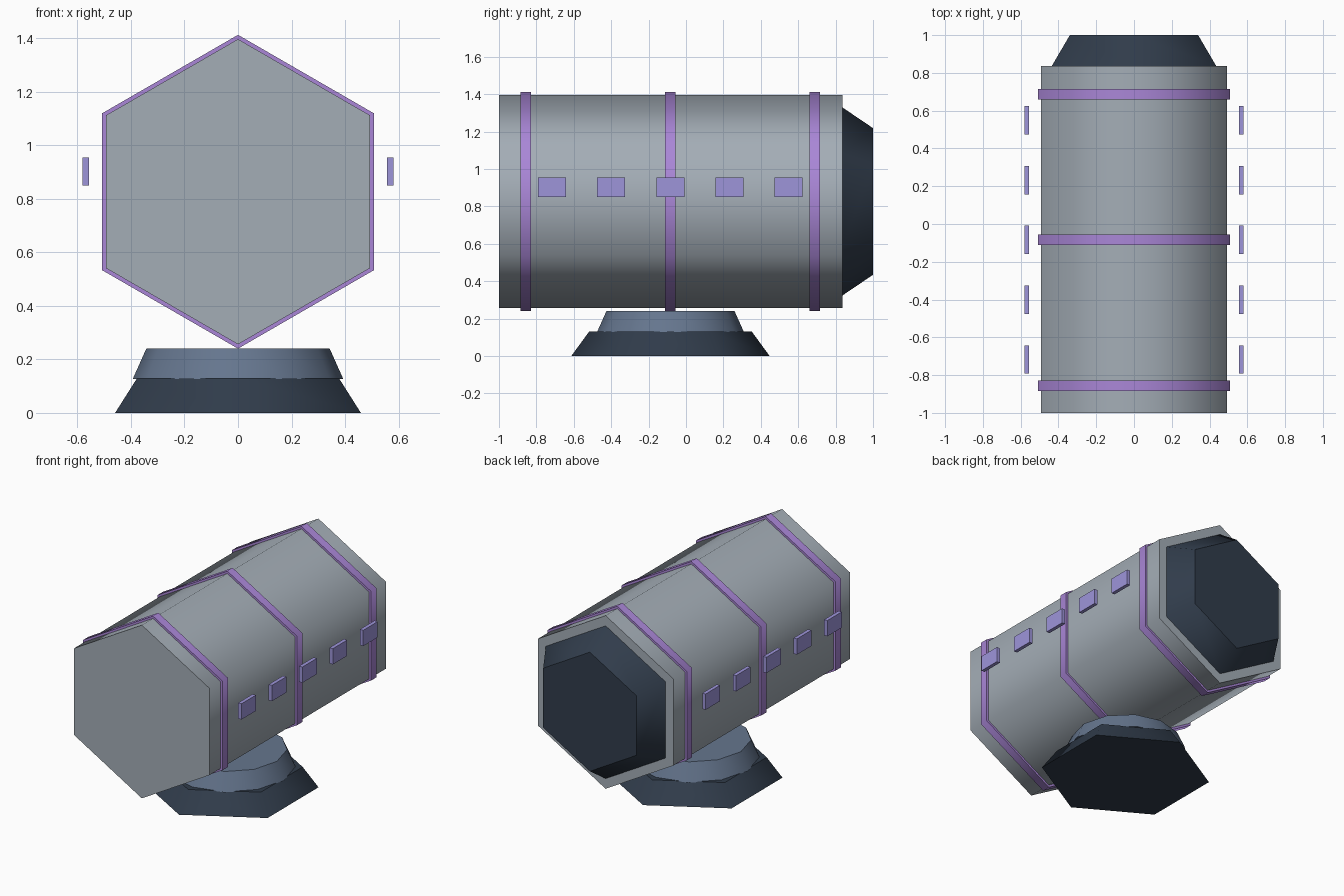
import bpy
from math import pi

if "Cube" in bpy.data.objects:
    bpy.data.objects.remove(bpy.data.objects["Cube"])


def material(name, rgb):
    m = bpy.data.materials.new(name)
    m.diffuse_color = (*rgb, 1)
    m.use_nodes = True
    m.node_tree.nodes["Principled BSDF"].inputs["Base Color"].default_value = m.diffuse_color
    return m


HULL = material("hull_grey", (0.37, 0.42, 0.47))
DARK = material("dark_slate", (0.03, 0.045, 0.07))
SLATE = material("slate", (0.13, 0.18, 0.27))
PURPLE = material("purple", (0.40, 0.24, 0.68))
LILAC = material("lilac", (0.34, 0.30, 0.70))

AXIS_Z = 0.826   # height of the hull's long axis
BASE_Y = -0.083  # centre of the pedestal


def frustum(name, sides, r1, r2, start, end, mat, along_y=False):
    """Prism or frustum from start to end, on the hull axis or the pedestal axis."""
    mid = (start + end) / 2
    bpy.ops.mesh.primitive_cone_add(
        vertices=sides, radius1=r1, radius2=r2, depth=end - start,
        location=(0, mid, AXIS_Z) if along_y else (0, BASE_Y, mid),
        rotation=(-pi / 2, 0, 0) if along_y else (0, 0, 0))
    ob = bpy.context.object
    ob.name = name
    ob.data.materials.append(mat)
    # smooth sides, flat end caps
    for p in ob.data.polygons:
        p.use_smooth = len(p.vertices) == 4
    return ob


# Hexagonal hull and tapered rear cap
frustum("hull", 6, 0.57, 0.57, -1.0, 0.836, HULL, True)
frustum("rear_cap", 6, 0.503, 0.392, 0.836, 1.0, DARK, True)

# Bands around the hull
for i, y in enumerate((-0.857, -0.083, 0.688)):
    frustum(f"band_{i + 1}", 6, 0.586, 0.586, y - 0.028, y + 0.028, PURPLE, True)

# Pedestal
frustum("pedestal_foot", 6, 0.53, 0.435, 0.0, 0.13, DARK)
frustum("pedestal_collar", 12, 0.393, 0.342, 0.127, 0.241, SLATE)

# Window panels along both sides
for side, x in (("left", -0.568), ("right", 0.568)):
    for i in range(5):
        bpy.ops.mesh.primitive_cube_add(size=1, location=(x, -0.717 + i * 0.3165, 0.902))
        ob = bpy.context.object
        ob.name = f"window_{side}_{i + 1}"
        ob.scale = (0.024, 0.15, 0.104)
        ob.data.materials.append(LILAC)
